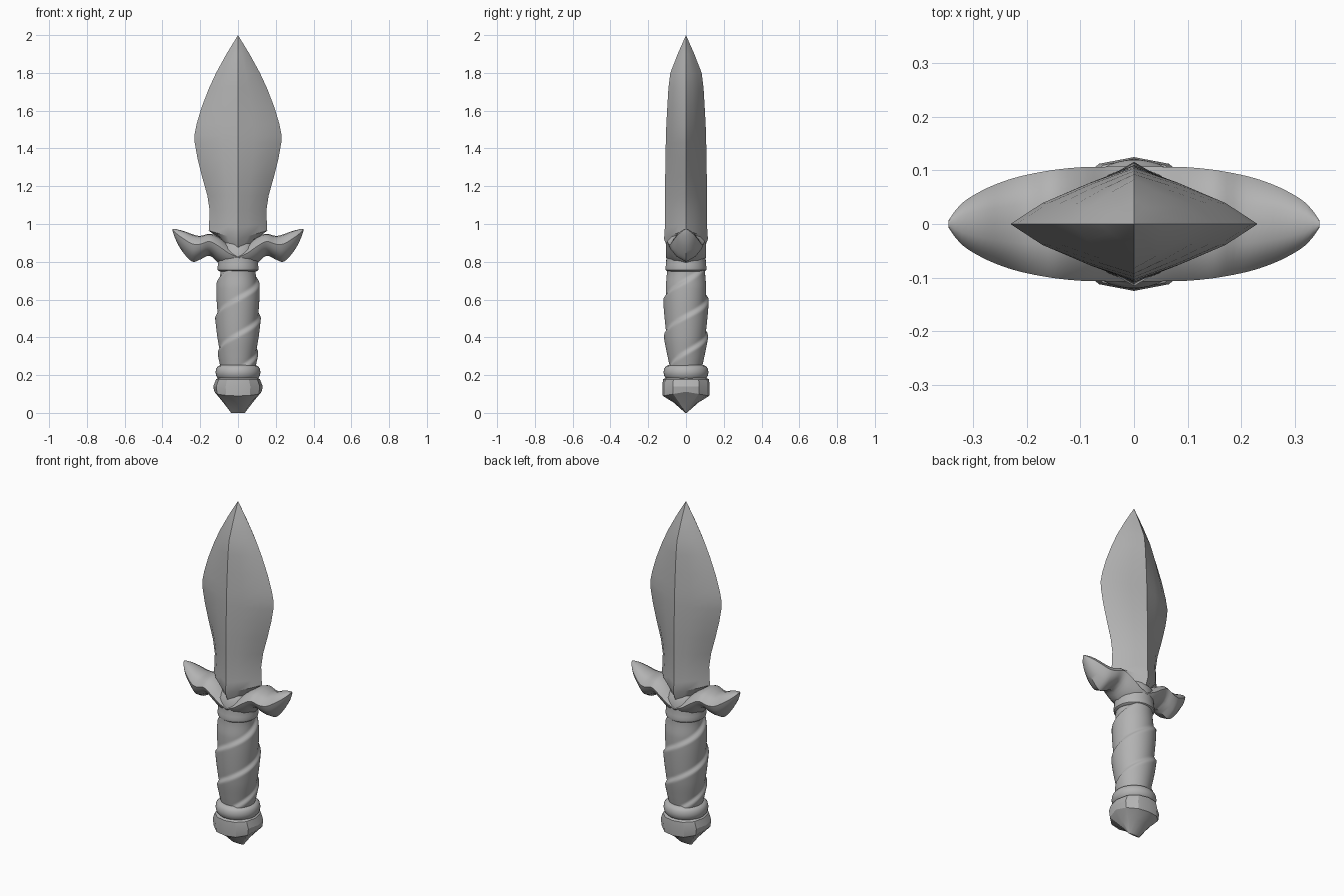
import bpy, bmesh, math

if "Cube" in bpy.data.objects:
    bpy.data.objects.remove(bpy.data.objects["Cube"])

steel = bpy.data.materials.new("plain grey")
steel.diffuse_color = (0.45, 0.45, 0.45, 1)
steel.use_nodes = True
steel.node_tree.nodes["Principled BSDF"].inputs["Base Color"].default_value = steel.diffuse_color


def loft(name, rings, angle=35):
    """Skin a stack of equal-length point rings and cap both ends."""
    bm = bmesh.new()
    rows = [[bm.verts.new(p) for p in r] for r in rings]
    n = len(rows[0])
    for a, b in zip(rows, rows[1:]):
        for i in range(n):
            j = (i + 1) % n
            bm.faces.new((a[i], a[j], b[j], b[i]))
    bm.faces.new(rows[0][::-1])
    bm.faces.new(rows[-1])
    bmesh.ops.remove_doubles(bm, verts=bm.verts, dist=1e-5)
    bmesh.ops.recalc_face_normals(bm, faces=bm.faces)
    me = bpy.data.meshes.new(name)
    bm.to_mesh(me)
    bm.free()
    me.materials.append(steel)
    ob = bpy.data.objects.new(name, me)
    bpy.context.collection.objects.link(ob)
    bpy.ops.object.select_all(action='DESELECT')
    ob.select_set(True)
    bpy.context.view_layer.objects.active = ob
    bpy.ops.object.shade_smooth_by_angle(angle=math.radians(angle))
    return ob


def smooth(x, pts):
    """Catmull-Rom style interpolation through (x, value...) rows."""
    for k in range(len(pts) - 1):
        if x <= pts[k + 1][0] or k == len(pts) - 2:
            break
    p1, p2 = pts[k], pts[k + 1]
    p0, p3 = pts[max(k - 1, 0)], pts[min(k + 2, len(pts) - 1)]
    h = p2[0] - p1[0]
    t = (x - p1[0]) / h
    out = []
    for i in range(1, len(p1)):
        m1 = (p2[i] - p0[i]) / (p2[0] - p0[0]) * h
        m2 = (p3[i] - p1[i]) / (p3[0] - p1[0]) * h
        out.append((2*t**3 - 3*t*t + 1) * p1[i] + (t**3 - 2*t*t + t) * m1
                   + (3*t*t - 2*t**3) * p2[i] + (t**3 - t*t) * m2)
    return out


# Blade: diamond section, (z, half width, half thickness, drop at the middle)
section = [(1, 0), (.74, .37), (.36, .72), (0, 1), (-.36, .72), (-.74, .37),
           (-1, 0), (-.74, -.37), (-.36, -.72), (0, -1), (.36, -.72), (.74, -.37)]
blade = [(.93, .10, .08, .10), (.965, .155, .116, .045), (1.0, .153, .112, .02),
         (1.07, .15, .11, 0), (1.15, .162, .11, 0), (1.25, .19, .11, 0),
         (1.35, .215, .109, 0), (1.43, .229, .107, 0), (1.47, .231, .106, 0),
         (1.53, .219, .104, 0), (1.62, .192, .099, 0), (1.72, .153, .093, 0),
         (1.80, .116, .083, 0), (1.90, .061, .044, 0), (2.0, .0, .0, 0)]
loft("blade", [[(w * u, t * v, z - d * (1 - abs(u))) for u, v in section]
               for z, w, t, d in blade], 32)

# Guard: swept wings, (|x|, top z, bottom z, half depth)
wing = [(0, .855, .765, .107), (.05, .89, .765, .107), (.10, .93, .79, .106),
        (.15, .948, .832, .101), (.20, .937, .812, .092), (.24, .945, .80, .081),
        (.285, .962, .842, .062), (.325, .972, .905, .036), (.347, .975, .965, .006)]
kite = [(0, 1), (.4, .97), (.75, .87), (1, .65), (.9, .45), (.6, .2), (0, 0),
        (-.6, .2), (-.9, .45), (-1, .65), (-.75, .87), (-.4, .97)]
rings = []
for i in range(-28, 29):
    x = .347 * i / 28
    top, bot, d = smooth(abs(x), wing)
    rings.append([(x, d * u, bot + (top - bot) * v) for u, v in kite])
loft("guard", rings, 40)


def lathe(name, profile, n=40, angle=40):
    return loft(name, [[(r * math.cos(2 * math.pi * i / n),
                         r * math.sin(2 * math.pi * i / n), z)
                        for i in range(n)] for z, r in profile], angle)


# Collars above and below the grip
lathe("collar", [(.748, .08), (.750, .100), (.756, .107), (.77, .109),
                 (.785, .106), (.82, .104), (.87, .103), (.90, .08)])
lathe("lower_ring", [(.17, .09), (.183, .106), (.195, .115), (.215, .119),
                     (.235, .115), (.247, .106), (.254, .09)])

# Grip: two-start overlapping wrap, same when turned half round
body = [(.23, .088), (.30, .098), (.40, .109), (.55, .113), (.66, .109),
        (.73, .098), (.77, .094)]
rings = []
for k in range(73):
    z = .23 + .54 * k / 72
    r0 = smooth(z, body)[0]
    ring = []
    for i in range(48):
        a = 2 * math.pi * i / 48
        s = ((z - .33) / .19 - a / math.pi) % 1
        step = s / .9 if s < .9 else (1 - s) / .1
        r = r0 + .014 * (step - .4)
        ring.append((r * math.cos(a), r * math.sin(a), z))
    rings.append(ring)
loft("grip", rings, 50)

# Pommel: faceted block, (z, half width, half depth, drop at front and back)
facet = [(1, .0), (.88, .55), (.5, .9), (0, 1), (-.5, .9), (-.88, .55),
         (-1, 0), (-.88, -.55), (-.5, -.9), (0, -1), (.5, -.9), (.88, -.55)]
pommel = [(0, .036, .004, 0), (.055, .078, .066, 0), (.112, .125, .123, .022),
          (.14, .131, .125, 0), (.178, .116, .122, 0), (.188, .10, .10, 0)]
loft("pommel", [[(w * u, d * v, z - q * abs(v)) for u, v in facet]
                for z, w, d, q in pommel], 25)
